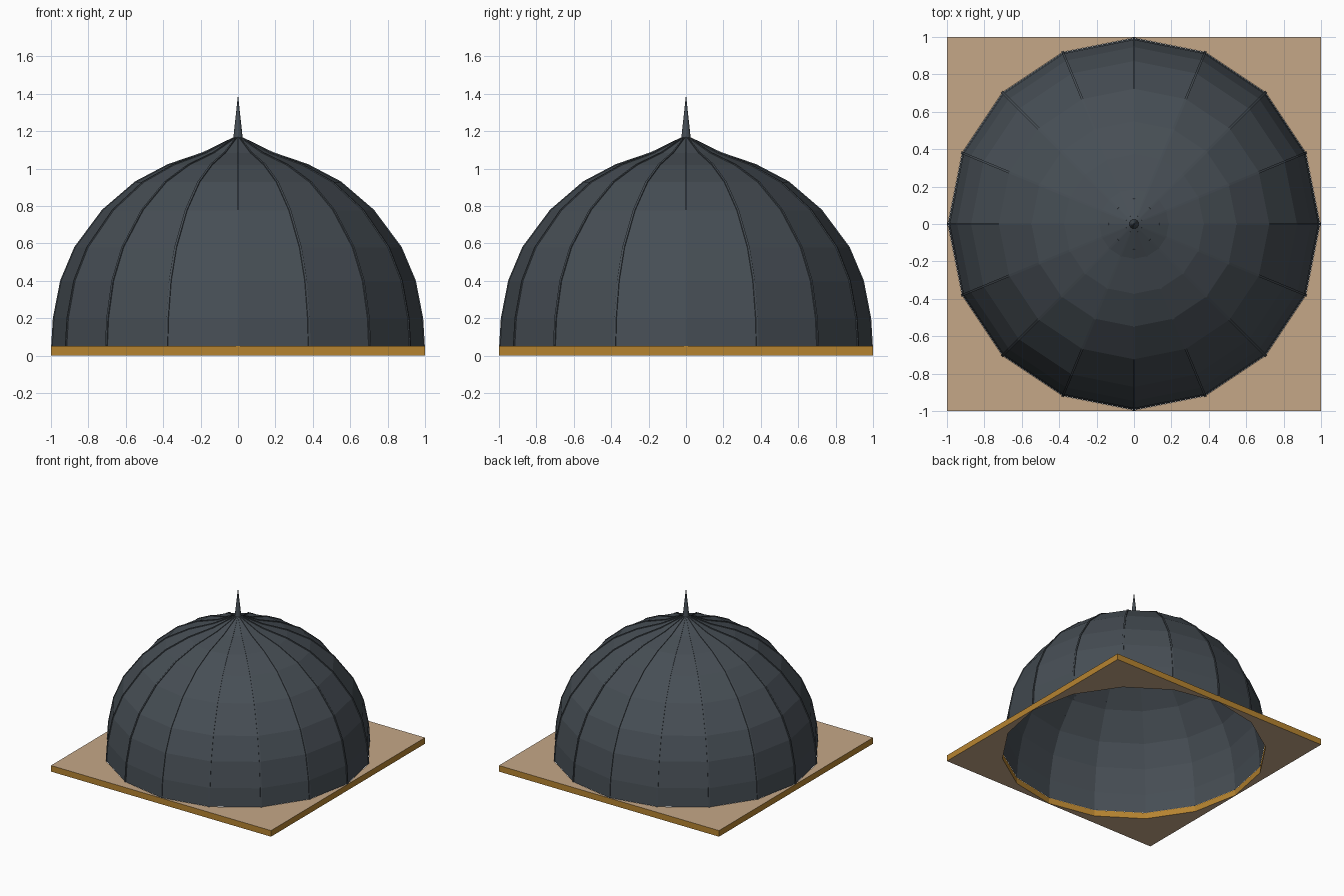
import bpy, bmesh
from math import cos, sin, pi
from mathutils import Vector

if "Cube" in bpy.data.objects:
    bpy.data.objects.remove(bpy.data.objects["Cube"])

N = 16
PROFILE = [(0.994, 0.05), (0.985, 0.2), (0.946, 0.4), (0.871, 0.578), (0.723, 0.777),
           (0.548, 0.927), (0.373, 1.019), (0.186, 1.083), (0.018, 1.165)]


def material(name, rgb):
    m = bpy.data.materials.new(name)
    m.diffuse_color = (*rgb, 1)
    m.use_nodes = True
    m.node_tree.nodes["Principled BSDF"].inputs["Base Color"].default_value = m.diffuse_color
    return m


slate = material("slate", (0.062, 0.076, 0.09))
tan = material("tan", (0.56, 0.39, 0.245))
ochre = material("ochre", (0.47, 0.23, 0.03))


def finish(name, bm, *mats):
    me = bpy.data.meshes.new(name)
    bm.to_mesh(me)
    bm.free()
    for m in mats:
        me.materials.append(m)
    ob = bpy.data.objects.new(name, me)
    bpy.context.collection.objects.link(ob)
    return ob


def ring(bm, r, z, n=N):
    return [bm.verts.new((r * cos(2 * pi * i / n), r * sin(2 * pi * i / n), z)) for i in range(n)]


def bridge(bm, a, b, mat=0):
    n = len(a)
    for i in range(n):
        j = (i + 1) % n
        bm.faces.new((a[i], a[j], b[j], b[i])).material_index = mat


# square base plate with a sixteen-sided opening
bm = bmesh.new()


def square(z):
    out = []
    for i in range(N):
        c, s = cos(2 * pi * i / N), sin(2 * pi * i / N)
        k = 1 / max(abs(c), abs(s))
        out.append(bm.verts.new((c * k, s * k, z)))
    return out


lo, hi = square(0), square(0.05)
hole_lo, hole_hi = ring(bm, 0.995, 0), ring(bm, 0.995, 0.05)
bridge(bm, lo, hi, 1)
bridge(bm, hi, hole_hi, 0)
bridge(bm, hole_hi, hole_lo, 1)
bridge(bm, hole_lo, lo, 0)
finish("base_plate", bm, tan, ochre)

# open faceted dome shell
bm = bmesh.new()
rings = [ring(bm, r, z) for r, z in PROFILE]
for a, b in zip(rings, rings[1:]):
    bridge(bm, a, b)
finish("dome", bm, slate)

# thin raised ribs along the dome edges
bm = bmesh.new()
for i in range(N):
    ang = 2 * pi * i / N
    out, side = Vector((cos(ang), sin(ang), 0)), Vector((-sin(ang), cos(ang), 0))
    prev = None
    for k, (r, z) in enumerate(PROFILE):
        r0, z0 = PROFILE[max(k - 1, 0)]
        r1, z1 = PROFILE[min(k + 1, len(PROFILE) - 1)]
        nrm = (out * (z1 - z0) + Vector((0, 0, r0 - r1))).normalized()
        p = out * r + Vector((0, 0, z))
        w = side * min(0.006, 0.002 + r * 0.015)
        row = [bm.verts.new(p + w * s + nrm * h)
               for s, h in ((-1, -0.001), (-1, 0.005), (1, 0.005), (1, -0.001))]
        if prev:
            for j in range(3):
                bm.faces.new((prev[j], prev[j + 1], row[j + 1], row[j]))
        else:
            bm.faces.new(row)
        prev = row
bmesh.ops.recalc_face_normals(bm, faces=bm.faces)
finish("ribs", bm, slate)

# spire
bm = bmesh.new()
foot, tip = ring(bm, 0.025, 1.165), bm.verts.new((0, 0, 1.395))
for i in range(N):
    bm.faces.new((foot[i], foot[(i + 1) % N], tip))
bm.faces.new(foot[::-1])
finish("spire", bm, slate)
